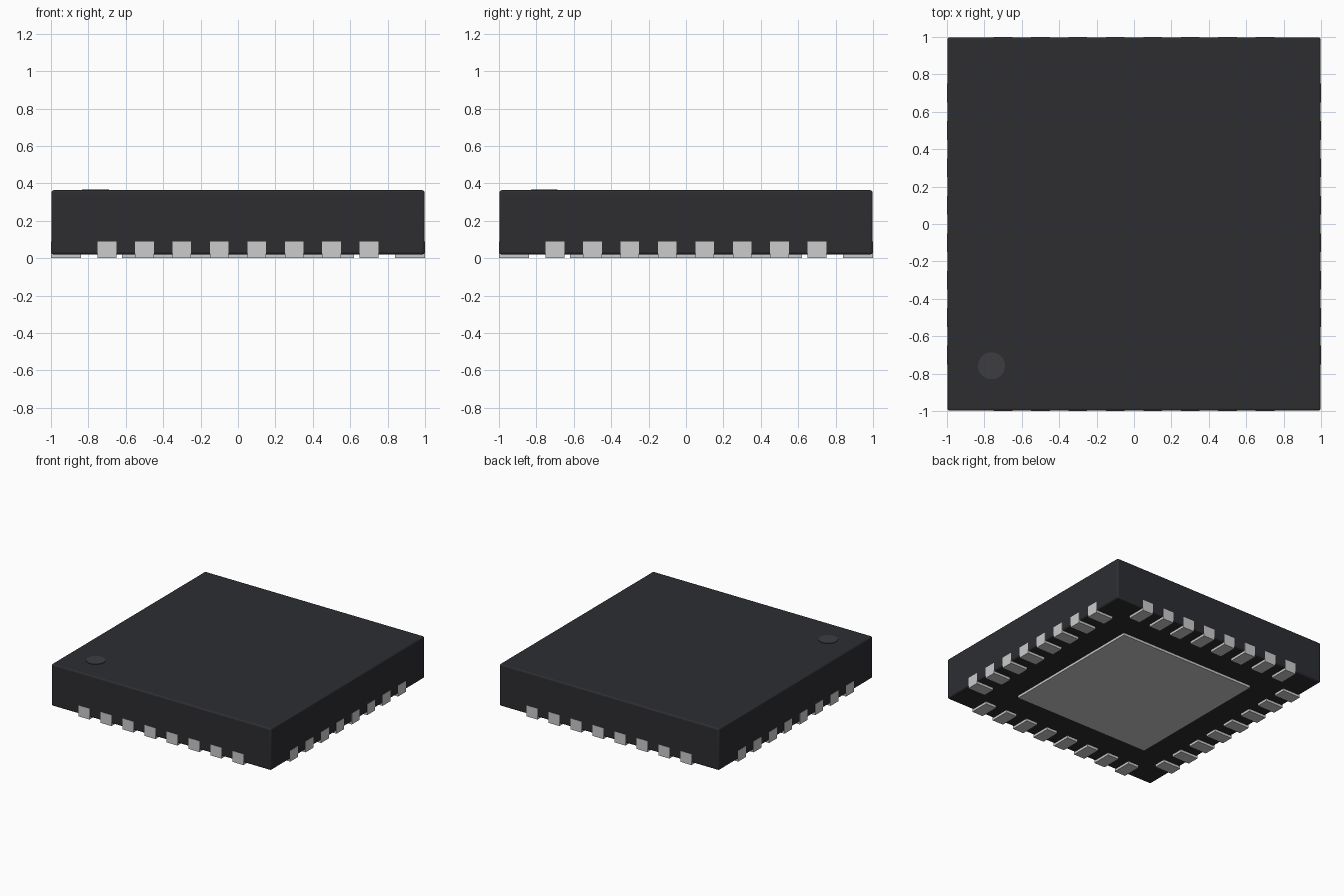
import bpy, math

if "Cube" in bpy.data.objects:
    bpy.data.objects.remove(bpy.data.objects["Cube"])

HALF = 0.998          # body half width
PADS_PER_SIDE = 8
PITCH = 0.2


def material(name, rgb):
    m = bpy.data.materials.new(name)
    m.diffuse_color = (*rgb, 1)
    m.use_nodes = True
    m.node_tree.nodes["Principled BSDF"].inputs["Base Color"].default_value = m.diffuse_color
    return m


def box(name, lo, hi, mat, angle=0.0):
    """Box between two corners, optionally turned about the z axis."""
    bpy.ops.mesh.primitive_cube_add(size=1)
    ob = bpy.context.object
    ob.name = name
    for v in ob.data.vertices:
        v.co = [(a + b) / 2 + c * (b - a) for a, b, c in zip(lo, hi, v.co)]
    ob.rotation_euler.z = angle
    ob.data.materials.append(mat)
    return ob


black = material("moulded_black", (0.026, 0.027, 0.031))
metal = material("contact_metal", (0.53, 0.53, 0.53))
marker = material("marker_grey", (0.048, 0.048, 0.052))

# Moulded package body with slightly softened edges
body = box("package_body", (-HALF, -HALF, 0.02), (HALF, HALF, 0.363), black)
bevel = body.modifiers.new("soft_edges", "BEVEL")
bevel.width = 0.012
bevel.segments = 3
bpy.ops.object.shade_smooth_by_angle(angle=math.radians(35))

# Contact pads wrapping from the underside onto each of the four walls
for side, label in enumerate(("front", "right", "back", "left")):
    for i in range(PADS_PER_SIDE):
        x = (i - (PADS_PER_SIDE - 1) / 2) * PITCH
        box(f"{label}_contact_{i + 1}", (x - 0.05, -1.0, 0), (x + 0.05, -0.84, 0.09),
            metal, side * math.pi / 2)

# Thermal pad in the middle of the underside
box("thermal_pad", (-0.62, -0.62, 0), (0.62, 0.62, 0.04), metal)

# Round orientation marker on the top corner
bpy.ops.mesh.primitive_cylinder_add(vertices=48, radius=0.072, depth=0.02,
                                    location=(-0.762, -0.758, 0.357))
dot = bpy.context.object
dot.name = "orientation_dot"
dot.data.materials.append(marker)
bpy.ops.object.shade_smooth_by_angle(angle=math.radians(35))
